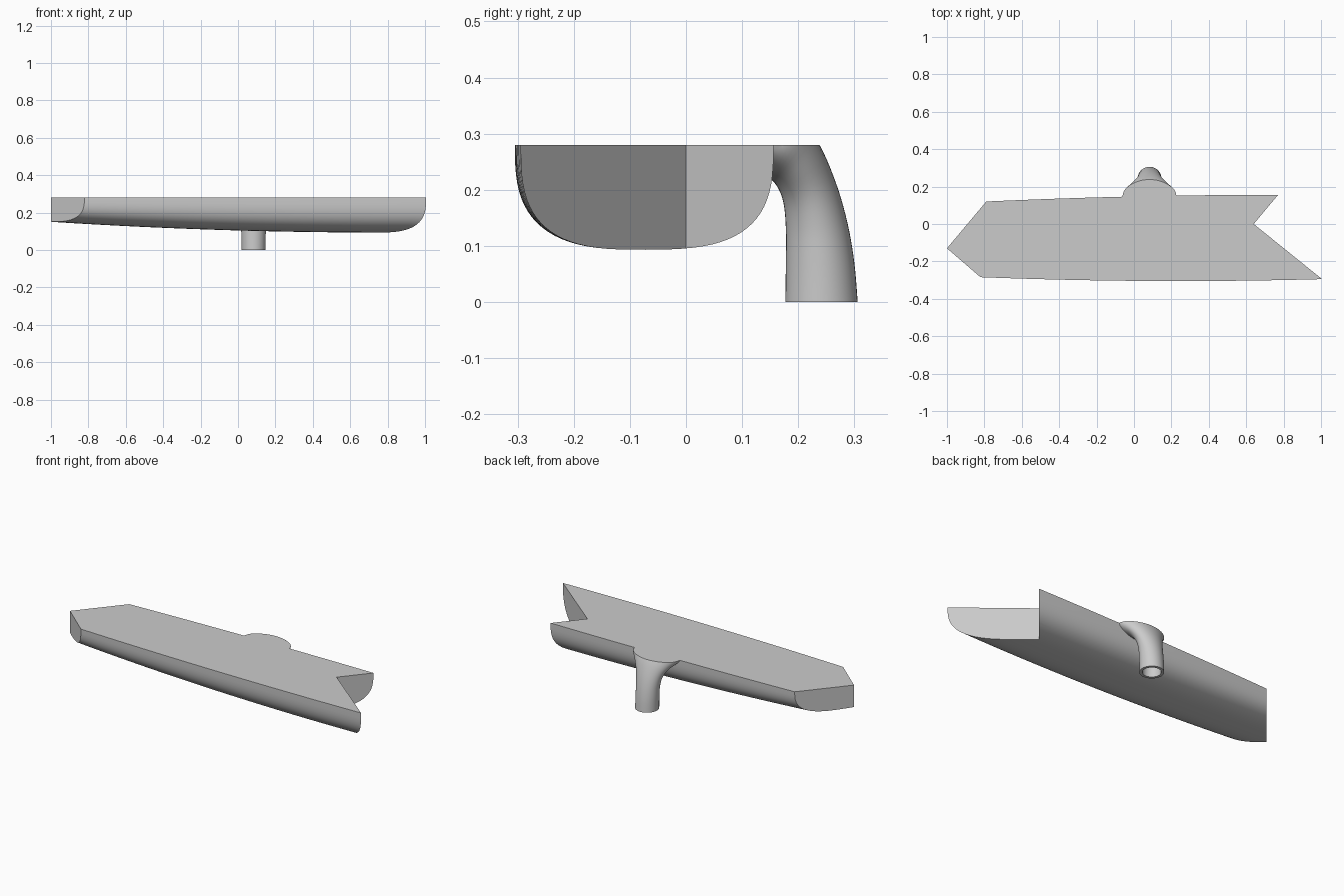
import bpy, bmesh, math
from mathutils import Vector

cube = bpy.data.objects.get("Cube")
if cube:
    bpy.data.objects.remove(cube)

DECK = 0.28
SPOUT_X = 0.083

grey = bpy.data.materials.new("light_grey")
grey.use_nodes = True
colour = (0.6, 0.6, 0.6, 1)
grey.diffuse_color = colour
grey.node_tree.nodes["Principled BSDF"].inputs["Base Color"].default_value = colour


def loft(name, rings):
    """Closed solid skinned through equal-length rings of points."""
    bm = bmesh.new()
    loops = [[bm.verts.new(p) for p in ring] for ring in rings]
    n = len(loops[0])
    for a, b in zip(loops, loops[1:]):
        for i in range(n):
            j = (i + 1) % n
            bm.faces.new((a[i], a[j], b[j], b[i]))
    bm.faces.new(loops[0])
    bm.faces.new(loops[-1])
    bmesh.ops.recalc_face_normals(bm, faces=bm.faces)
    mesh = bpy.data.meshes.new(name)
    bm.to_mesh(mesh)
    bm.free()
    mesh.materials.append(grey)
    obj = bpy.data.objects.new(name, mesh)
    bpy.context.collection.objects.link(obj)
    return obj


def combine(target, other, operation):
    """Apply a boolean and discard the helper."""
    other.hide_render = True
    mod = target.modifiers.new("cut", 'BOOLEAN')
    mod.operation = operation
    mod.solver = 'EXACT'
    mod.object = other
    graph = bpy.context.evaluated_depsgraph_get()
    mesh = bpy.data.meshes.new_from_object(target.evaluated_get(graph))
    target.modifiers.clear()
    target.data = mesh
    bpy.data.objects.remove(other)


# Hull: superelliptic section that deepens and widens along the length
def hull_ring(x, steps=40, power=2 / 3):
    front = -0.305 + 0.018 * (x - 0.25) ** 2
    back = 0.156 - 0.0147 * (x - 0.77) ** 2
    keel = 0.093 + 0.0178 * (0.8 - x) ** 2
    mid, half = (front + back) / 2, (back - front) / 2
    ring = [(x, back, DECK + 0.1)]
    for i in range(steps + 1):
        a = math.pi * i / steps
        c, s = math.cos(a), max(math.sin(a), 0)
        y = mid + half * math.copysign(abs(c) ** power, c)
        ring.append((x, y, DECK - (DECK - keel) * s ** power))
    return ring + [(x, front, DECK + 0.1)]


hull = loft("hull", [hull_ring(-1.1 + 2.3 * i / 24) for i in range(25)])

# Spout sections: outer edge, inner edge (y, z) and half width
SECTIONS = [Vector(s) for s in (
    (0.306, 0.00, 0.177, 0.00, 0.064),
    (0.300, 0.07, 0.178, 0.07, 0.065),
    (0.288, 0.14, 0.178, 0.13, 0.068),
    (0.268, 0.21, 0.174, 0.175, 0.080),
    (0.238, 0.28, 0.163, 0.205, 0.108),
    (0.200, 0.33, 0.145, 0.222, 0.138),
    (0.130, 0.36, 0.110, 0.230, 0.150),
    (0.050, 0.37, 0.050, 0.230, 0.152))]


def smooth_sections(points, steps=5):
    """Catmull-Rom interpolation through the sections."""
    result = []
    for i in range(len(points) - 1):
        p0, p1 = points[max(i - 1, 0)], points[i]
        p2, p3 = points[i + 1], points[min(i + 2, len(points) - 1)]
        for k in range(steps):
            t = k / steps
            result.append(p1 + 0.5 * t * ((p2 - p0) + t * (
                (2 * p0 - 5 * p1 + 4 * p2 - p3) + t * (3 * (p1 - p2) + p3 - p0))))
    return result + [points[-1]]


def spout_ring(section, scale=1, drop=0, sides=40):
    oy, oz, iy, iz, half = section
    ring = []
    for i in range(sides):
        a = 2 * math.pi * i / sides
        c, s = scale * math.cos(a), scale * math.sin(a)
        ring.append((SPOUT_X + half * c,
                     (oy + iy) / 2 + (oy - iy) / 2 * s,
                     (oz + iz) / 2 + (oz - iz) / 2 * s - drop))
    return ring


stations = smooth_sections(SECTIONS)
spout = loft("spout", [spout_ring(s) for s in stations])
combine(hull, spout, 'UNION')

# Pointed end, notched end and flat deck, cut by one plan-shaped prism
plan = [(-1, -0.13), (-0.68, -0.406), (1.14, -0.403),
        (0.64, 0), (0.98, 0.406), (-0.55, 0.406)]
prism = loft("plan_cutter", [[(x, y, z) for x, y in plan] for z in (-0.1, DECK)])
combine(hull, prism, 'INTERSECT')

# Bore of the spout, open at the foot
bore_rings = [spout_ring(stations[0], 0.76, 0.05)]
bore_rings += [spout_ring(s, 0.76) for s in stations[:18]]
combine(hull, loft("bore_cutter", bore_rings), 'DIFFERENCE')

hull.name = "hull_with_spout"
bpy.ops.object.select_all(action='DESELECT')
hull.select_set(True)
bpy.context.view_layer.objects.active = hull
bpy.ops.object.shade_smooth_by_angle(angle=math.radians(30))
